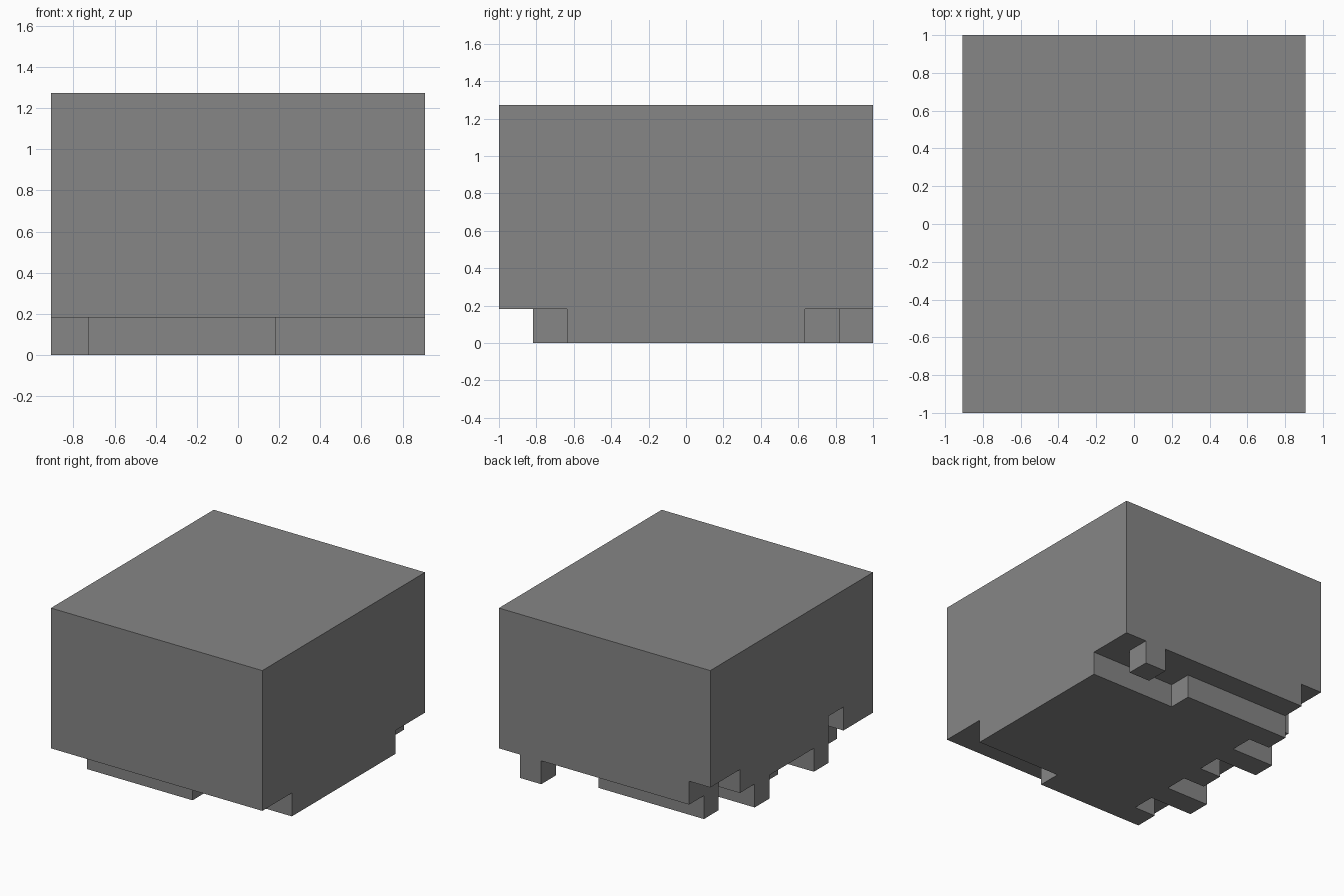
import bpy
import bmesh
from math import radians
from mathutils import Vector

cube = bpy.data.objects.get("Cube")
if cube:
    bpy.data.objects.remove(cube, do_unlink=True)

UNIT = 2 / 11
SIZE = Vector((10, 11, 7))
cells = set()


def block(x, y, z):
    """Cells of a box, each argument a (start, end) range in units."""
    return {(i, j, k) for i in range(*x) for j in range(*y) for k in range(*z)}


# Main body, raised one unit off the ground
cells |= block((0, 10), (0, 11), (1, 7))

# Notches along the lower edge of the -x side
for y in ((9, 11), (2, 3)):
    cells -= block((0, 1), y, (1, 2))

# Base slab, in two widths
cells |= block((6, 10), (2, 9), (0, 1))
cells |= block((2, 6), (1, 10), (0, 1))

# Row of teeth on the base: short ones and two long ones
for y in range(1, 10, 2):
    start = 0 if y in (3, 7) else 1
    cells |= block((start, 2), (y, y + 1), (0, 1))

# Single foot at the rear
cells |= block((8, 9), (10, 11), (0, 1))

# Outer skin: one quad on every exposed cell side
bm = bmesh.new()
for cell in cells:
    centre = Vector(cell) + Vector((0.5, 0.5, 0.5))
    for axis in range(3):
        for sign in (-1, 1):
            normal = Vector((0, 0, 0))
            normal[axis] = sign
            if tuple(int(c + n) for c, n in zip(cell, normal)) in cells:
                continue
            u = Vector((0, 0, 0))
            u[(axis + 1) % 3] = 0.5
            v = normal.cross(u)
            corners = [centre + normal / 2 + d for d in (-u - v, u - v, u + v, v - u)]
            bm.faces.new([bm.verts.new((c - Vector((5, 5.5, 0))) * UNIT) for c in corners])
bmesh.ops.remove_doubles(bm, verts=bm.verts, dist=0.001)
bmesh.ops.dissolve_limit(bm, angle_limit=radians(1), verts=bm.verts, edges=bm.edges)
bmesh.ops.recalc_face_normals(bm, faces=bm.faces)

mesh = bpy.data.meshes.new("stepped_block")
bm.to_mesh(mesh)
bm.free()
body = bpy.data.objects.new("stepped_block", mesh)
bpy.context.collection.objects.link(body)

# Plain grey finish
grey = bpy.data.materials.new("mid_grey")
grey.use_nodes = True
grey.diffuse_color = (0.24, 0.24, 0.24, 1)
grey.node_tree.nodes["Principled BSDF"].inputs["Base Color"].default_value = grey.diffuse_color
mesh.materials.append(grey)
